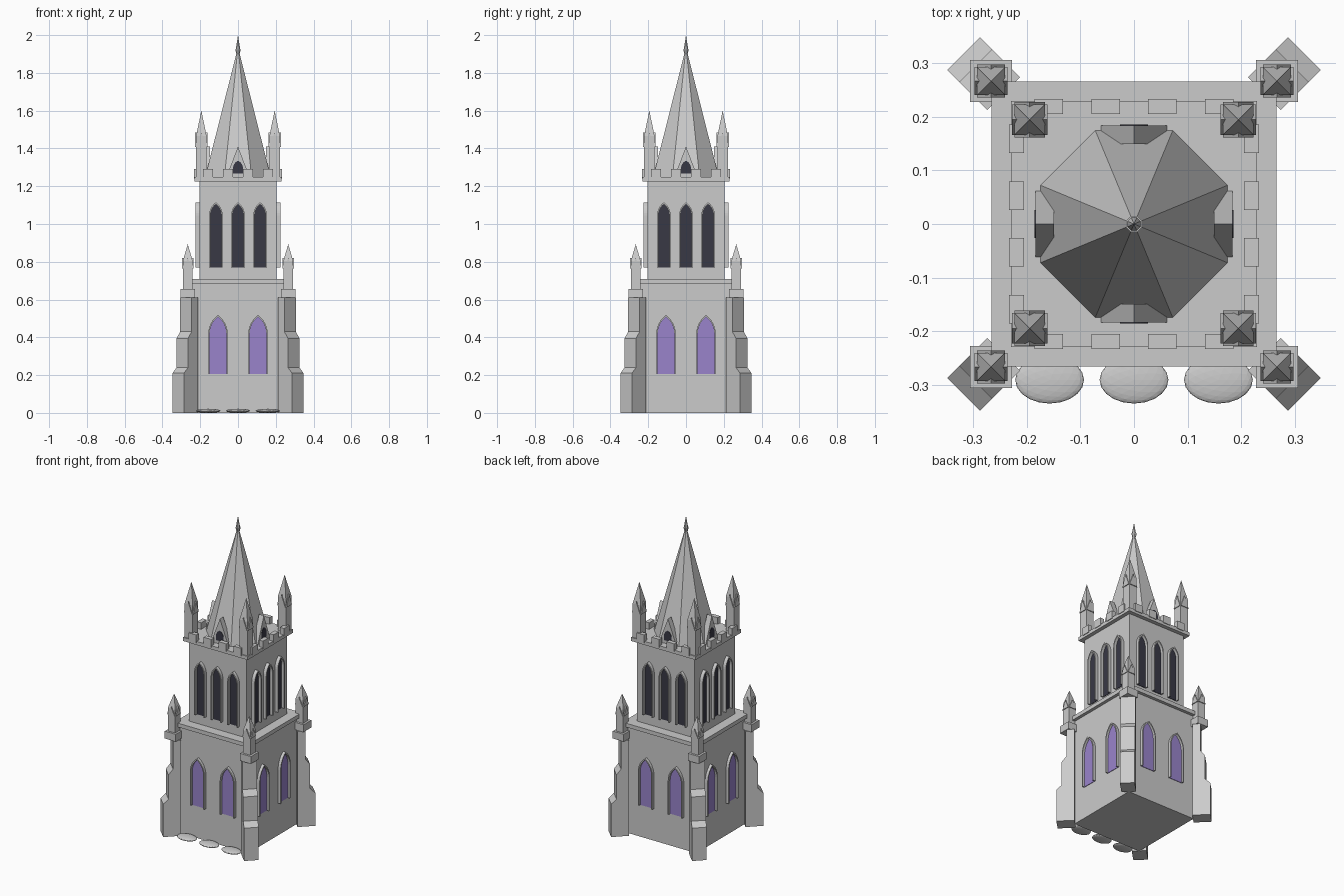
import bpy, bmesh
from math import pi, sin, cos, atan2, sqrt
from mathutils import Matrix

if "Cube" in bpy.data.objects:
    bpy.data.objects.remove(bpy.data.objects["Cube"])


def material(name, rgb):
    m = bpy.data.materials.new(name)
    m.diffuse_color = (*rgb, 1)
    m.use_nodes = True
    m.node_tree.nodes["Principled BSDF"].inputs["Base Color"].default_value = m.diffuse_color
    return m


DARK = material("dark_opening", (0.04, 0.04, 0.06))
PURPLE = material("purple_glass", (0.32, 0.23, 0.6))


def finish(name, bm, mat=None):
    bmesh.ops.recalc_face_normals(bm, faces=bm.faces)
    me = bpy.data.meshes.new(name)
    bm.to_mesh(me)
    bm.free()
    ob = bpy.data.objects.new(name, me)
    bpy.context.collection.objects.link(ob)
    if mat:
        me.materials.append(mat)
    return ob


def box(name, x, y, z0, z1, hx, hy):
    bm = bmesh.new()
    m = Matrix.Translation((x, y, (z0 + z1) / 2)) @ Matrix.Diagonal((2 * hx, 2 * hy, z1 - z0, 1))
    bmesh.ops.create_cube(bm, size=1, matrix=m)
    return finish(name, bm)


def cone(name, x, y, z0, z1, r0, r1, n):
    bm = bmesh.new()
    m = Matrix.Translation((x, y, (z0 + z1) / 2)) @ Matrix.Rotation(pi / n, 4, 'Z')
    bmesh.ops.create_cone(bm, cap_ends=True, segments=n, radius1=r0, radius2=r1,
                          depth=z1 - z0, matrix=m)
    return finish(name, bm)


def ellipsoid(name, loc, scale):
    bm = bmesh.new()
    m = Matrix.Translation(loc) @ Matrix.Diagonal((*scale, 1))
    bmesh.ops.create_icosphere(bm, subdivisions=3, radius=1, matrix=m)
    return finish(name, bm)


def prism(name, pts, d0, d1, angle=0, loc=(0, 0, 0), mat=None):
    """Outline in (sideways, z), extruded outward from d0 to d1, turned about z."""
    bm = bmesh.new()
    a = [bm.verts.new((u, -d0, z)) for u, z in pts]
    b = [bm.verts.new((u, -d1, z)) for u, z in pts]
    bm.faces.new(a)
    bm.faces.new(b)
    for i in range(len(pts)):
        j = (i + 1) % len(pts)
        bm.faces.new((a[i], a[j], b[j], b[i]))
    bm.transform(Matrix.Translation(loc) @ Matrix.Rotation(angle, 4, 'Z'))
    return finish(name, bm, mat)


def arch(cx, w, z0, zs, zt, n=6):
    """Pointed arch outline, from bottom right over the apex to bottom left."""
    h = zt - zs
    r = (w * w + h * h) / (2 * w)
    end = atan2(h, r - w)
    right = [(w - r + r * cos(end * i / n), zs + r * sin(end * i / n)) for i in range(n + 1)]
    left = [(-x, z) for x, z in reversed(right[:-1])]
    return [(cx + x, z) for x, z in [(w, z0)] + right + left + [(-w, z0)]]


def window(name, cx, w, z0, zs, zt, wall, angle, mat, rim=0.007, proud=0.021):
    inner = arch(cx, w, z0, zs, zt)
    outer = arch(cx, w + rim, z0, zs, zt + rim * 1.4)
    prism(name + "_pane", inner, wall - 0.01, wall + 0.003, angle, mat=mat)
    prism(name + "_frame", outer + inner[::-1], wall - 0.01, wall + proud, angle)


def pinnacle(name, x, y, z0, eave, top, h, gable):
    box(name + "_shaft", x, y, z0, eave, h, h)
    cone(name + "_spirelet", x, y, eave, top, h * sqrt(2), 0, 4)
    for k in range(4):
        prism(name + "_gable", [(-h, eave - gable * 0.75), (h, eave - gable * 0.75), (0, eave + gable * 0.25)],
              h - 0.012, h + 0.005, k * pi / 2, (x, y, 0))


# Main masses
box("lower_tower", 0, 0, 0, 0.69, 0.245, 0.245)
box("string_course", 0, 0, 0.685, 0.71, 0.265, 0.265)
box("belfry", 0, 0, 0.70, 1.23, 0.204, 0.204)
box("cornice", 0, 0, 1.225, 1.248, 0.229, 0.229)

# Windows, battlements and spire dormers on each side
for k in range(4):
    ang = k * pi / 2
    for cx in (-0.106, 0.106):
        window("lower_window", cx, 0.044, 0.205, 0.42, 0.508, 0.245, ang, PURPLE, proud=0.018)
    for cx in (-0.117, 0, 0.117):
        window("belfry_window", cx, 0.029, 0.77, 1.045, 1.105, 0.204, ang, DARK)
    for cx in (-0.159, -0.053, 0.053, 0.159):
        w = 0.0265
        prism("merlon", [(cx - w, 1.24), (cx + w, 1.24), (cx + w, 1.29), (cx - w, 1.29)],
              0.205, 0.233, ang)
    prism("dormer", [(-0.063, 1.245), (0.063, 1.245), (0, 1.41)], 0.149, 0.183, ang)
    prism("dormer_opening", arch(0, 0.026, 1.268, 1.295, 1.335), 0.17, 0.185, ang, mat=DARK)

# Diagonal stepped buttresses
steps = [(0.343, 0), (0.448, 0), (0.448, 0.21), (0.417, 0.24), (0.417, 0.395),
         (0.39, 0.43), (0.39, 0.61), (0.343, 0.61)]
for k in range(4):
    prism("buttress", steps, -0.043, 0.043, pi / 4 + k * pi / 2)

# Corner pinnacles
for sx in (-1, 1):
    for sy in (-1, 1):
        x, y = sx * 0.266, sy * 0.266
        box("buttress_cap", x, y, 0.61, 0.657, 0.039, 0.039)
        pinnacle("lower_pinnacle", x, y, 0.65, 0.805, 0.893, 0.026, 0.055)
        pinnacle("upper_pinnacle", sx * 0.194, sy * 0.194, 1.24, 1.465, 1.60, 0.028, 0.075)

# Octagonal spire and finial
cone("spire", 0, 0, 1.245, 1.925, 0.189, 0.003, 8)
cone("finial_collar", 0, 0, 1.895, 1.925, 0.008, 0.016, 8)
cone("finial_tip", 0, 0, 1.925, 2.0, 0.013, 0, 8)

# Low rounded stones at the front foot
for x in (-0.157, 0, 0.157):
    ellipsoid("foot_stone", (x, -0.29, 0.011), (0.064, 0.044, 0.011))
